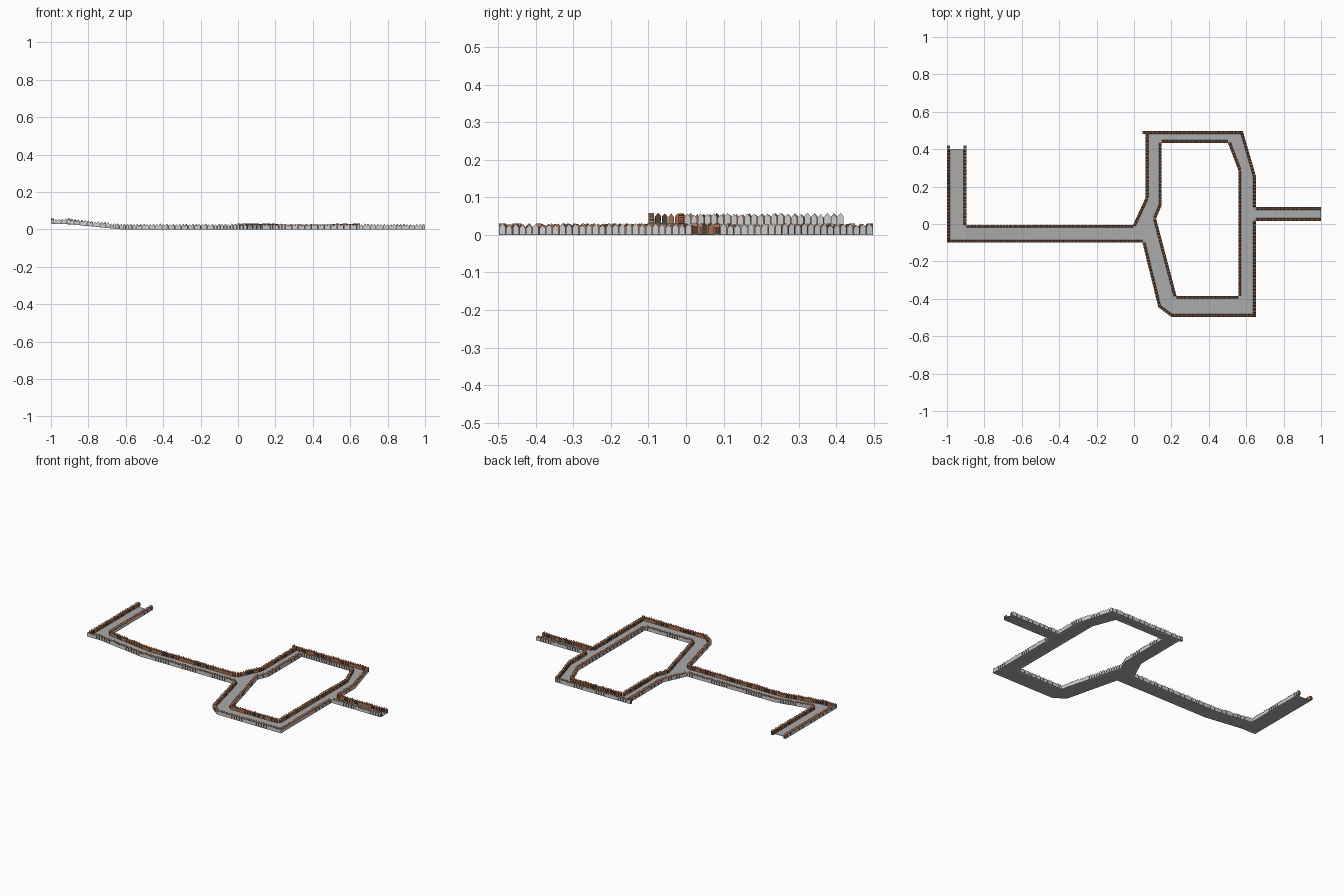
import bpy, bmesh, math, random
from mathutils import Vector

if "Cube" in bpy.data.objects:
    bpy.data.objects.remove(bpy.data.objects["Cube"])

random.seed(4)


def material(name, rgb):
    m = bpy.data.materials.new(name)
    m.diffuse_color = (*rgb, 1)
    m.use_nodes = True
    m.node_tree.nodes["Principled BSDF"].inputs["Base Color"].default_value = m.diffuse_color
    return m


LIGHT = material("weathered grey", (0.62, 0.62, 0.62))
BROWN = material("brown wood", (0.38, 0.20, 0.105))
DARK = material("dark wood", (0.09, 0.055, 0.038))
ORANGE = material("orange wood", (0.42, 0.155, 0.07))
FLOOR = material("grey floor", (0.41, 0.405, 0.405))

THICK, PITCH, RISE = 0.015, 0.0175, 0.028


def ground(x):
    """Height of the walkway: raised at the left, ramp down to zero."""
    return RISE * min(1, max(0, (-0.62 - x) / 0.28))


def finish(bm, name, mats):
    me = bpy.data.meshes.new(name)
    bm.to_mesh(me)
    bm.free()
    for m in mats:
        me.materials.append(m)
    ob = bpy.data.objects.new(name, me)
    bpy.context.collection.objects.link(ob)


def add_post(bm, start, along, inward, width, z):
    """Pointed plank: grey outside, mixed wood inside, brown top, dark sides."""
    top = 0.029 + random.uniform(-0.003, 0.002)
    shoulder = top - 0.009
    profile = [(0, 0), (width, 0), (width, shoulder), (width / 2, top), (0, shoulder)]
    rings = []
    for d in (0, THICK):
        ring = []
        for u, h in profile:
            p = start + along * u + inward * d
            ring.append(bm.verts.new((p.x, p.y, z + h)))
        rings.append(ring)
    outer, inner = rings
    wood = random.choice((1, 2, 3, 3))
    bm.faces.new(outer).material_index = 0
    bm.faces.new(inner[::-1]).material_index = wood
    for i in range(5):
        j = (i + 1) % 5
        f = bm.faces.new((outer[j], outer[i], inner[i], inner[j]))
        f.material_index = (0, 2, 1, 3, 2)[i]


def palisade(name, points):
    """Row of posts along a path, with the walkway on its left."""
    bm = bmesh.new()
    for a, b in zip(points, points[1:]):
        a, b = Vector(a), Vector(b)
        length = (b - a).length
        along = (b - a).normalized()
        inward = Vector((-along.y, along.x))
        n = max(1, round(length / PITCH))
        step = length / n
        for i in range(n):
            s = a + along * step * (i + 0.05)
            add_post(bm, s, along, inward, step * 0.9, ground(s.x + along.x * step / 2))
    bmesh.ops.recalc_face_normals(bm, faces=bm.faces)
    finish(bm, name, [LIGHT, BROWN, DARK, ORANGE])


def floor(name, polys):
    """Thin slab made of adjoining flat pieces."""
    bm = bmesh.new()
    for poly in polys:
        bm.faces.new([bm.verts.new((x, y, ground(x))) for x, y in poly])
    bmesh.ops.remove_doubles(bm, verts=bm.verts, dist=0.0005)
    bmesh.ops.recalc_face_normals(bm, faces=bm.faces)
    r = bmesh.ops.extrude_face_region(bm, geom=bm.faces[:])
    for v in r["geom"]:
        if isinstance(v, bmesh.types.BMVert):
            v.co.z += 0.003
    bmesh.ops.recalc_face_normals(bm, faces=bm.faces)
    finish(bm, name, [FLOOR])


def rect(x0, x1, y0, y1):
    return [(x0, y0), (x1, y0), (x1, y1), (x0, y1)]


# Walkway floors
floor("approach_floor", [
    rect(-1, -0.9, -0.01, 0.40), rect(-1, -0.9, -0.1, -0.01),
    rect(-0.9, -0.62, -0.1, -0.01),
    [(-0.62, -0.1), (0.05, -0.1), (0.118, 0.03), (-0.005, -0.005), (-0.62, -0.01)]])
ring_out = [(-0.005, -0.005), (0.062, 0.14), (0.062, 0.497), (0.582, 0.497), (0.652, 0.255),
            (0.652, -0.497), (0.2, -0.497), (0.13, -0.445), (0.05, -0.1)]
ring_in = [(0.118, 0.03), (0.148, 0.10), (0.148, 0.434), (0.502, 0.434), (0.558, 0.288),
           (0.558, -0.384), (0.227, -0.384), (0.227, -0.384), (0.118, 0.03)]
pieces = []
for i in range(8):
    poly = [ring_out[i], ring_out[i + 1], ring_in[i + 1]]
    if ring_in[i] != ring_in[i + 1]:
        poly.append(ring_in[i])
    pieces.append(poly)
floor("ring_floor", pieces)
floor("exit_floor", [rect(0.652, 1, 0.018, 0.09)])

# Palisade walls
palisade("south_wall", [(-1, 0.42), (-1, -0.1), (0.045, -0.1), (0.13, -0.445), (0.2, -0.497),
                        (0.652, -0.497), (0.652, 0.016), (1, 0.016)])
palisade("north_east_wall", [(1, 0.091), (0.652, 0.091), (0.652, 0.255),
                             (0.582, 0.497), (0.045, 0.497)])
palisade("north_west_wall", [(0.062, 0.49), (0.062, 0.14), (-0.005, -0.005),
                             (-0.896, -0.005), (-0.896, 0.42)])
palisade("inner_wall", ring_in[2:7] + ring_in[:3])
